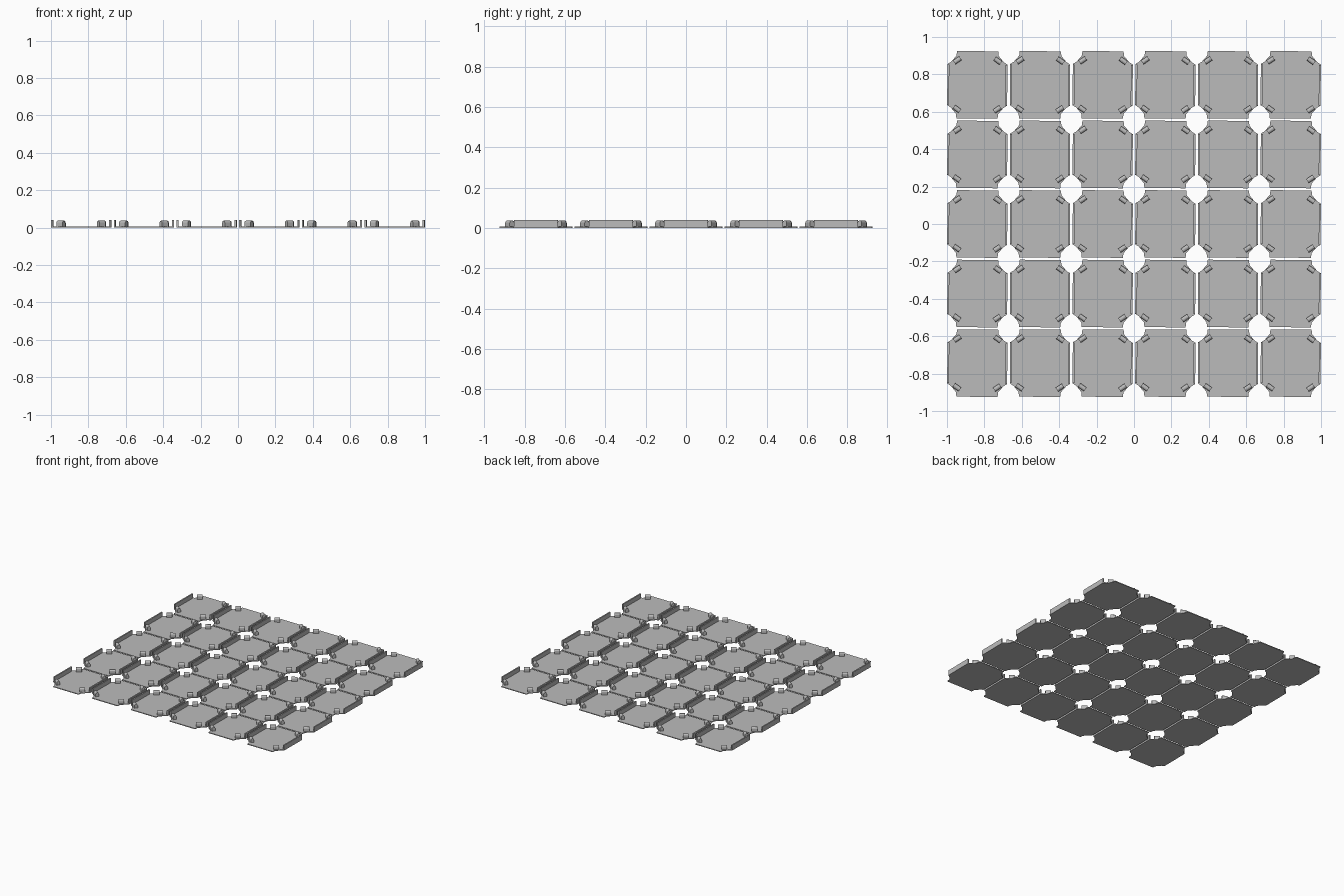
import bpy, bmesh, math
from mathutils import Matrix, Vector

if "Cube" in bpy.data.objects:
    bpy.data.objects.remove(bpy.data.objects["Cube"])

COLS, ROWS = 6, 5
PITCH_X, PITCH_Y = 0.3351, 0.372
HALF_W, HALF_H = 0.1605, 0.180
PLATE, TOP = 0.006, 0.040
TILT = math.radians(-0.6)

grey = bpy.data.materials.new("light_grey")
grey.diffuse_color = (0.5, 0.5, 0.5, 1)
grey.use_nodes = True
grey.node_tree.nodes["Principled BSDF"].inputs["Base Color"].default_value = grey.diffuse_color


def prism(bm, outline, axis, matrix=Matrix()):
    """Extrude a closed outline along an axis."""
    verts = [bm.verts.new(matrix @ Vector(p)) for p in outline]
    face = bm.faces.new(verts)
    out = bmesh.ops.extrude_face_region(bm, geom=[face])
    moved = [v for v in out["geom"] if isinstance(v, bmesh.types.BMVert)]
    bmesh.ops.translate(bm, verts=moved, vec=matrix.to_3x3() @ Vector(axis))


def make_mesh(name, build):
    bm = bmesh.new()
    build(bm)
    bmesh.ops.recalc_face_normals(bm, faces=bm.faces)
    mesh = bpy.data.meshes.new(name)
    bm.to_mesh(mesh)
    bm.free()
    mesh.materials.append(grey)
    return mesh


# Base plate with notched corners
def build_plate(bm):
    corner = [(HALF_W, 0.110), (0.141, 0.122), (0.113, 0.155), (0.110, HALF_H)]
    outline = []
    for sx, sy in ((1, 1), (-1, 1), (-1, -1), (1, -1)):
        pts = corner if sx * sy > 0 else corner[::-1]
        outline += [(sx * x, sy * y, 0) for x, y in pts]
    prism(bm, outline, (0, 0, PLATE))


# Upright rails along the left and right edges
def build_rails(bm):
    for s in (-1, 1):
        a, b = s * HALF_W, s * (HALF_W - 0.010)
        prism(bm, [(a, -0.108, 0), (b, -0.108, 0), (b, -0.108, TOP), (a, -0.108, TOP)],
              (0, 0.216, 0))


# Round-topped clips set diagonally at the corners
def build_clips(bm):
    length, radius = 0.040, 0.0125
    arc = [math.pi * i / 8 for i in range(9)]
    profile = [(-length / 2, -radius, PLATE - 0.002), (-length / 2, radius, PLATE - 0.002)]
    profile += [(-length / 2, radius * math.cos(t), TOP - 0.003 - radius + radius * math.sin(t))
                for t in arc]
    for sx in (-1, 1):
        for sy in (-1, 1):
            m = (Matrix.Translation((sx * 0.108, sy * 0.130, 0))
                 @ Matrix.Rotation(math.radians(-35 * sx * sy), 4, 'Z'))
            prism(bm, profile, (length, 0, 0), m)


parts = [("plate", make_mesh("plate", build_plate)),
         ("side_rails", make_mesh("side_rails", build_rails)),
         ("corner_clips", make_mesh("corner_clips", build_clips))]

# Lay the tiles out in a grid
for row in range(ROWS):
    for col in range(COLS):
        for name, mesh in parts:
            ob = bpy.data.objects.new(f"{name}_{row + 1}_{col + 1}", mesh)
            ob.location = ((col - (COLS - 1) / 2) * PITCH_X, (row - (ROWS - 1) / 2) * PITCH_Y, 0)
            ob.rotation_euler.z = TILT
            bpy.context.collection.objects.link(ob)
